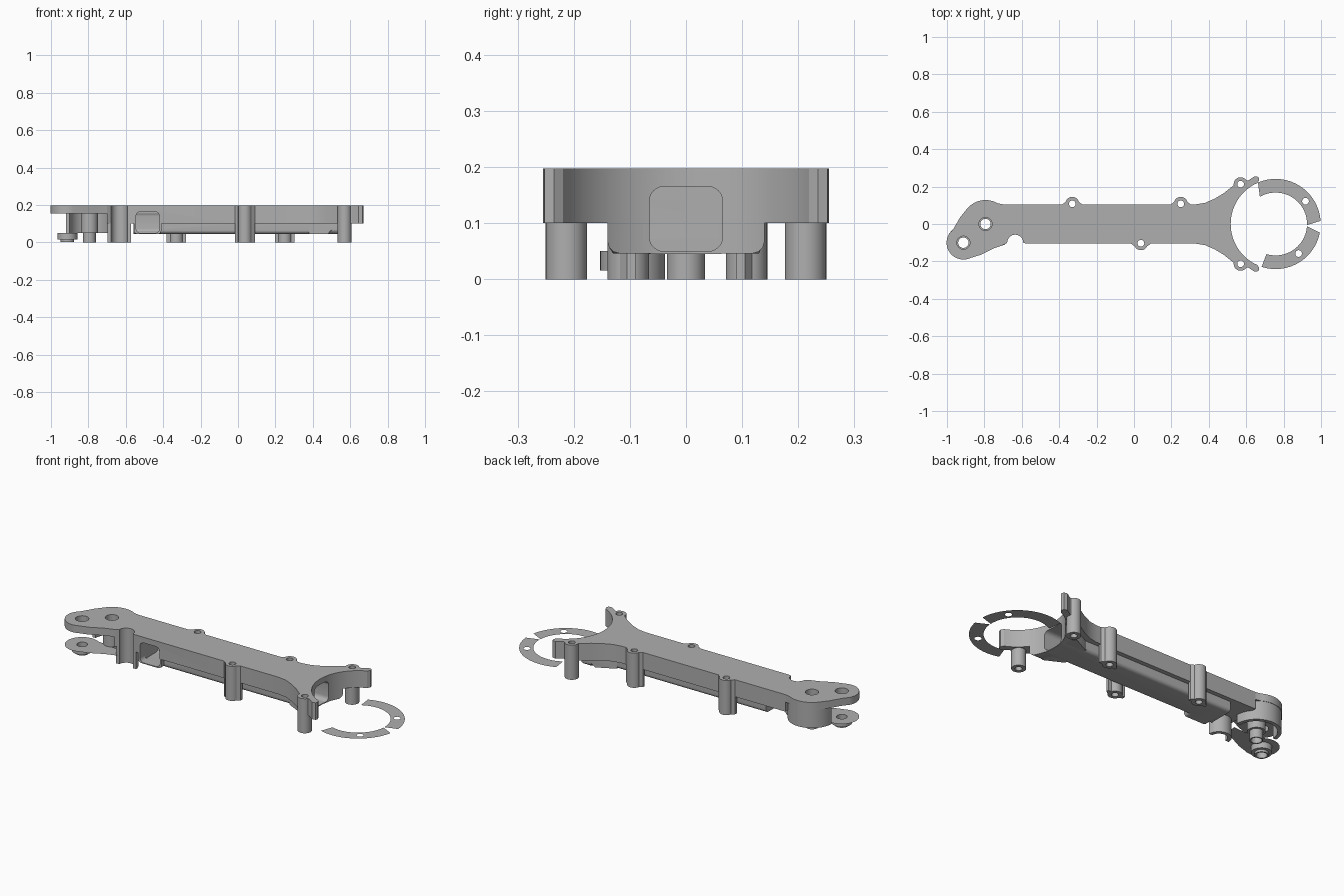
import bpy, bmesh
from math import cos, sin, radians, pi

old = bpy.data.objects.get("Cube")
if old:
    bpy.data.objects.remove(old)

grey = bpy.data.materials.new("mid grey")
grey.use_nodes = True
tone = (0.43, 0.43, 0.43, 1)
grey.diffuse_color = tone
grey.node_tree.nodes["Principled BSDF"].inputs["Base Color"].default_value = tone


def arc(cx, cy, r, a0, a1, n=24):
    """Points along an arc, angles in degrees."""
    return [(cx + r * cos(radians(a0 + (a1 - a0) * i / n)),
             cy + r * sin(radians(a0 + (a1 - a0) * i / n))) for i in range(n + 1)]


def circle(c, r, n=32):
    return arc(c[0], c[1], r, 0, 360, n)[:-1]


def finish(bm, name):
    bmesh.ops.recalc_face_normals(bm, faces=bm.faces)
    me = bpy.data.meshes.new(name)
    bm.to_mesh(me)
    bm.free()
    ob = bpy.data.objects.new(name, me)
    bpy.context.collection.objects.link(ob)
    me.materials.append(grey)
    return ob


def slab(name, loops, z0, z1=None):
    """Fill outlines (later loops are holes) and extrude them upward."""
    bm = bmesh.new()
    edges = []
    for loop in loops:
        vs = [bm.verts.new((x, y, z0)) for x, y in loop]
        edges += [bm.edges.new((vs[i - 1], vs[i])) for i in range(len(vs))]
    bmesh.ops.triangle_fill(bm, edges=edges, use_beauty=True, normal=(0, 0, 1))
    if z1 is not None:
        new = bmesh.ops.extrude_face_region(bm, geom=bm.faces[:])["geom"]
        top = [v for v in new if isinstance(v, bmesh.types.BMVert)]
        bmesh.ops.translate(bm, verts=top, vec=(0, 0, z1 - z0))
    return finish(bm, name)


def box(name, lo, hi, round_axis=None, r=0.02):
    """Box between two corners, with the edges along one axis rounded."""
    bm = bmesh.new()
    bmesh.ops.create_cube(bm, size=1)
    for v in bm.verts:
        v.co = [(lo[i] + hi[i]) / 2 + v.co[i] * (hi[i] - lo[i]) for i in range(3)]
    if round_axis is not None:
        along = [e for e in bm.edges
                 if abs(e.verts[0].co[round_axis] - e.verts[1].co[round_axis]) > 1e-4]
        bmesh.ops.bevel(bm, geom=along, offset=r, segments=6, profile=0.5, affect='EDGES')
    return finish(bm, name)


def cut(ob, cutters):
    for c in cutters:
        m = ob.modifiers.new("cut", 'BOOLEAN')
        m.operation, m.solver, m.object = 'DIFFERENCE', 'EXACT', c
    deps = bpy.context.evaluated_depsgraph_get()
    me = bpy.data.meshes.new_from_object(ob.evaluated_get(deps))
    ob.modifiers.clear()
    ob.data = me


# Key centres
pivot, tip, motor = (-0.794, 0.0), (-0.912, -0.1), (0.757, 0.0)
bosses = {"back_left": (-0.33, 0.108), "back_right": (0.25, 0.108), "front": (0.037, -0.103),
          "head_back": (0.57, 0.213), "head_front": (0.57, -0.213)}

# Beam with a forked head and a notch on its front edge
fork = [(0.33, 0.105), (0.38, 0.113), (0.43, 0.135), (0.48, 0.165), (0.53, 0.205),
        (0.57, 0.23), (0.61, 0.232), (0.645, 0.255), (0.665, 0.252), (0.67, 0.235)]
notch = arc(-0.635, -0.1, 0.043, 180, 0, 16)
cradle = arc(motor[0], motor[1], 0.24, 114, 246, 40)
outline = ([(-0.70, 0.105)] + fork + cradle + [(x, -y) for x, y in reversed(fork)]
           + [(-0.575, -0.105)] + notch[::-1] + [(-0.70, -0.113)])
beam = slab("beam", [outline], 0.1, 0.197)

# Thin end plate with two eyes
end_outline = ([(-0.70, 0.105), (-0.73, 0.111)] + arc(*pivot, 0.128, 65, 140, 14)
               + [(-0.93, 0.035), (-0.965, -0.025)] + arc(*tip, 0.09, 150, 295, 20)
               + [(-0.82, -0.165), (-0.75, -0.13), (-0.70, -0.113)])
slab("end_plate", [end_outline, circle(pivot, 0.035), circle(tip, 0.035)], 0.155, 0.197)

# Duct below the beam, with its flare at the head and its side mouth
duct = box("duct", (-0.56, -0.08, 0.045), (0.6, 0.08, 0.17), 0)
flare = slab("duct_flare", [[(0.38, 0.08), (0.5, 0.14), (0.6, 0.14),
                             (0.6, -0.14), (0.5, -0.14), (0.38, -0.08)]], 0.046, 0.11)
mouth = box("duct_mouth", (-0.557, -0.103, 0.045), (-0.41, 0.02, 0.17), 1)

# Round off the lower side edges of the flare
bm = bmesh.new()
bm.from_mesh(flare.data)
low = [e for e in bm.edges if all(v.co.z < 0.05 and abs(v.co.y) > 0.1 for v in e.verts)
       and e.verts[0].co.y * e.verts[1].co.y > 0]
bmesh.ops.bevel(bm, geom=low, offset=0.022, segments=3, profile=0.5, affect='EDGES')
bm.to_mesh(flare.data)
bm.free()

# Hollow out the passage, the motor cradle and the screw holes
passage = box("passage_cutter", (-0.545, -0.065, 0.05), (0.8, 0.065, 0.165), 0, 0.025)
side = box("mouth_cutter", (-0.545, -0.3, 0.05), (-0.42, 0.06, 0.165), 1, 0.025)
bore = slab("motor_cutter", [circle(motor, 0.24, 96)], -0.1, 0.3)
holes = [slab("hole_cutter", [circle(c, 0.018, 20)], -0.1, 0.3) for c in bosses.values()]
cut(beam, [passage, side] + holes)
for part in (duct, flare, mouth):
    cut(part, [passage, side, bore])
for c in [passage, side, bore] + holes:
    bpy.data.objects.remove(c)

# Screw posts, with webs where they meet the beam
for name, c in bosses.items():
    slab(name + "_post", [circle(c, 0.037), circle(c, 0.018, 20)], 0.0, 0.197)
    if "head" not in name:
        s = 1 if c[1] > 0 else -1
        for d in (-1, 1):
            slab(name + "_web", [[(c[0] + d * 0.053, s * 0.09), (c[0] + d * 0.053, s * 0.105),
                                  (c[0] + d * 0.036, s * 0.118), (c[0] + d * 0.03, s * 0.09)]],
                 0.0, 0.197)

# Half pipe around the notch
slab("notch_wall", [arc(-0.635, -0.1, 0.063, 0, 180) + notch], 0.0, 0.197)

# Curved skirt behind the pivot
slab("pivot_skirt", [arc(*pivot, 0.126, 0, 178) + arc(*pivot, 0.106, 178, 0)], 0.05, 0.19)

# Lower foot plate under the tip eye
foot = (arc(*tip, 0.09, 60, 295, 30) + [(-0.82, -0.165), (-0.75, -0.13), (-0.69, -0.11),
                                       (-0.68, -0.035), (-0.75, -0.04)])
slab("foot_plate", [foot, circle(tip, 0.03)], 0.05)

# Hollow pins with collars
for name, c, r, inner, z0, z1 in (("pivot_collar", pivot, 0.046, 0.028, 0.05, 0.16),
                                  ("pivot_pin", pivot, 0.034, 0.028, 0.0, 0.05),
                                  ("tip_collar", tip, 0.053, 0.028, 0.016, 0.05),
                                  ("tip_pin", tip, 0.036, 0.028, 0.003, 0.016)):
    slab(name, [circle(c, r), circle(c, inner)], z0, z1)

# Two flat gasket arcs round the motor
for name, o0, o1, i0, i1, eye in (("gasket_back", 4, 113, 120, -2, (0.917, 0.122)),
                                  ("gasket_front", -108, -11, -4, -107, (0.88, -0.158))):
    slab(name, [arc(*motor, 0.241, o0, o1, 32) + arc(*motor, 0.168, i0, i1, 32),
                circle(eye, 0.018, 20)], 0.034)

# Smooth the round walls, keep the edges sharp
bpy.ops.object.select_all(action='DESELECT')
for ob in bpy.context.collection.objects:
    if ob.type == 'MESH' and grey.name in ob.data.materials:
        ob.select_set(True)
        bpy.context.view_layer.objects.active = ob
bpy.ops.object.shade_smooth_by_angle(angle=pi / 6)
